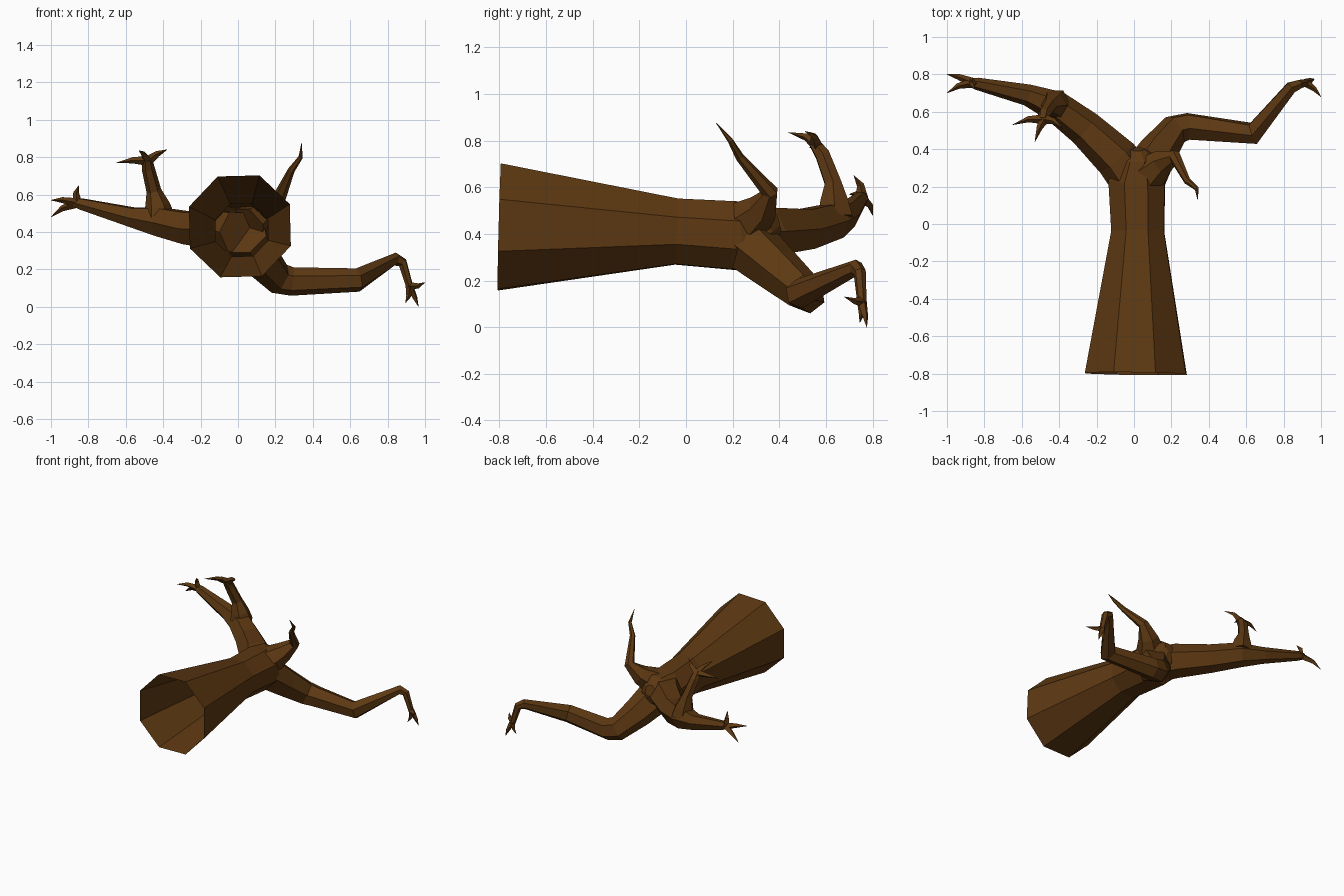
import bpy, bmesh, math
from mathutils import Vector

cube = bpy.data.objects.get("Cube")
if cube:
    bpy.data.objects.remove(cube)

bark = bpy.data.materials.new("brown_bark")
bark.use_nodes = True
colour = (0.11, 0.04, 0.006, 1)
bark.diffuse_color = colour
bsdf = next(n for n in bark.node_tree.nodes if n.type == 'BSDF_PRINCIPLED')
bsdf.inputs["Base Color"].default_value = colour
bsdf.inputs["Roughness"].default_value = 0.9


def tube(name, path, sides=6, phase=0.0, open_start=False):
    """Faceted tube through (x, y, z, radius) points."""
    pts = [Vector(p[:3]) for p in path]
    segs = [(b - a).normalized() for a, b in zip(pts, pts[1:])]
    tangents = [segs[0]] + [(a + b).normalized() for a, b in zip(segs, segs[1:])] + [segs[-1]]
    t = tangents[0]
    ref = Vector((0, 0, 1)) if abs(t.z) < 0.9 else Vector((0, 1, 0))
    u = t.cross(ref).normalized()
    bm = bmesh.new()
    rings = []
    for i, p in enumerate(pts):
        if i:
            u = tangents[i - 1].rotation_difference(tangents[i]) @ u
        v = tangents[i].cross(u)
        ring = []
        for k in range(sides):
            a = phase + math.tau * k / sides
            ring.append(bm.verts.new(p + path[i][3] * (u * math.cos(a) + v * math.sin(a))))
        rings.append(ring)
    for r, s in zip(rings, rings[1:]):
        for k in range(sides):
            j = (k + 1) % sides
            bm.faces.new((r[k], r[j], s[j], s[k]))
    bm.faces.new(rings[-1])
    if not open_start:
        bm.faces.new(rings[0][::-1])
    bmesh.ops.recalc_face_normals(bm, faces=bm.faces)
    mesh = bpy.data.meshes.new(name)
    bm.to_mesh(mesh)
    bm.free()
    mesh.materials.append(bark)
    obj = bpy.data.objects.new(name, mesh)
    bpy.context.collection.objects.link(obj)
    return obj


def twigs(name, root, radius, tips, bend):
    """Curved, pointed twigs fanning out from the end of a limb."""
    for i, tip in enumerate(tips):
        a, b = Vector(root), Vector(tip)
        mid = a.lerp(b, 0.5) + Vector(bend)
        tube(f"{name}_{i + 1}", [(*a, radius), (*mid, radius * 0.6), (*b, 0.001)], 4)


# Hollow, flared trunk lying along y
tube("trunk", [(0.01, -0.8, 0.43, 0.292), (0.02, -0.04, 0.41, 0.152),
               (0.015, 0.24, 0.39, 0.163), (0.02, 0.36, 0.44, 0.1),
               (0.02, 0.4, 0.45, 0.04)], 8, math.radians(21), True)

# Right limb with its end twigs
tube("right_limb", [(0.0, 0.22, 0.4, 0.12), (-0.09, 0.35, 0.41, 0.118),
                    (-0.26, 0.51, 0.42, 0.098), (-0.42, 0.63, 0.455, 0.085),
                    (-0.57, 0.69, 0.48, 0.058), (-0.84, 0.75, 0.55, 0.033),
                    (-0.88, 0.757, 0.56, 0.022)])
twigs("right_limb_twig", (-0.86, 0.755, 0.555), 0.026,
      [(-0.85, 0.72, 0.65), (-1, 0.7, 0.57), (-1, 0.8, 0.48)], (-0.01, 0.01, 0.008))

# Upright branch on the right limb
tube("upright_branch", [(-0.42, 0.64, 0.47, 0.085), (-0.43, 0.635, 0.54, 0.068),
                        (-0.45, 0.63, 0.62, 0.04), (-0.48, 0.585, 0.74, 0.035),
                        (-0.485, 0.55, 0.79, 0.026)])
twigs("upright_branch_twig", (-0.48, 0.56, 0.78), 0.027,
      [(-0.65, 0.53, 0.77), (-0.53, 0.44, 0.835), (-0.38, 0.51, 0.84)], (0, 0.015, 0.008))

# Left limb dropping to the ground with an elbow
tube("left_limb", [(0.04, 0.24, 0.38, 0.13), (0.13, 0.39, 0.25, 0.105),
                   (0.22, 0.505, 0.15, 0.085), (0.29, 0.522, 0.135, 0.077),
                   (0.64, 0.485, 0.143, 0.064), (0.84, 0.73, 0.255, 0.035),
                   (0.88, 0.745, 0.235, 0.027), (0.92, 0.755, 0.1, 0.02)])
twigs("left_limb_twig", (0.918, 0.755, 0.11), 0.022,
      [(1, 0.68, 0.13), (0.895, 0.745, 0.02), (0.965, 0.775, 0)], (0.006, 0.004, -0.008))

# Thin side branch reaching back over the trunk
tube("side_branch", [(0.06, 0.25, 0.44, 0.11), (0.15, 0.33, 0.51, 0.07),
                     (0.22, 0.36, 0.58, 0.037), (0.285, 0.23, 0.73, 0.019),
                     (0.335, 0.19, 0.8, 0.012), (0.34, 0.13, 0.875, 0.001)])
